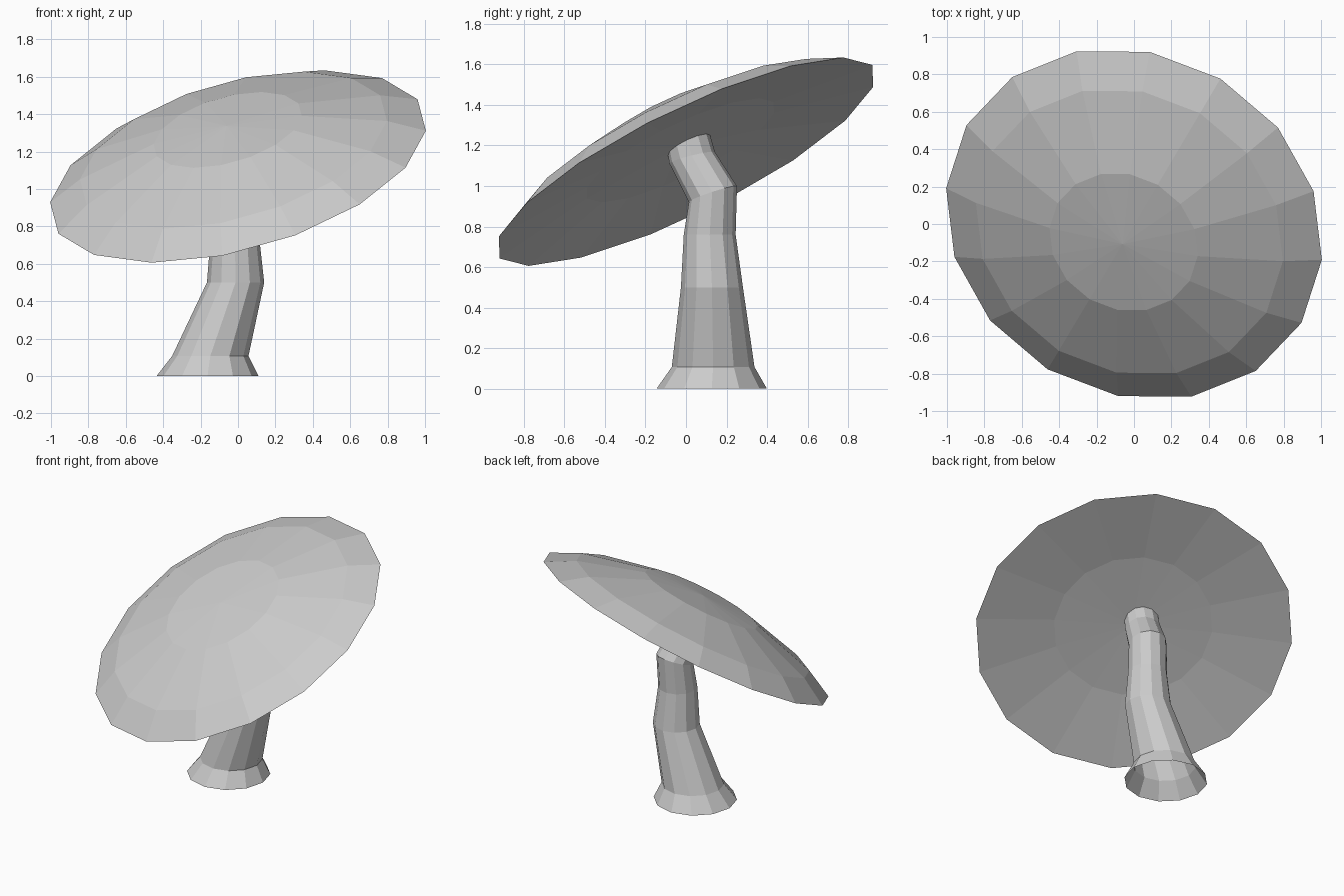
import bpy, bmesh, math
from mathutils import Vector

if "Cube" in bpy.data.objects:
    bpy.data.objects.remove(bpy.data.objects["Cube"])


def ring(bm, center, normal, radius, sides, start):
    """Circle of vertices around a centre, perpendicular to the normal."""
    n = Vector(normal).normalized()
    u = Vector(start)
    u = (u - n * u.dot(n)).normalized()
    v = n.cross(u)
    return [bm.verts.new(Vector(center) + radius * (math.cos(a) * u + math.sin(a) * v))
            for a in (2 * math.pi * i / sides for i in range(sides))]


def bridge(bm, a, b):
    k = len(a)
    for i in range(k):
        bm.faces.new((a[i], a[(i + 1) % k], b[(i + 1) % k], b[i]))


def fan(bm, a, tip):
    for i in range(len(a)):
        bm.faces.new((a[i], a[(i + 1) % len(a)], tip))


def finish(bm, name):
    bmesh.ops.recalc_face_normals(bm, faces=bm.faces)
    mesh = bpy.data.meshes.new(name)
    bm.to_mesh(mesh)
    bm.free()
    obj = bpy.data.objects.new(name, mesh)
    bpy.context.collection.objects.link(obj)
    return obj


# Tilted cap: domed top, shallow hollow underside, listed as (radius, height)
axis = Vector((-0.284, -0.493, 1)).normalized()
middle = Vector((0, 0, 1.12))
bm = bmesh.new()
profile = [(0.52, 0.065), (1.04, 0.0), (0.85, 0.10), (0.41, 0.225)]
rings = [ring(bm, middle + axis * h, axis, r, 16, (1, -0.19, 0.19)) for r, h in profile]
for a, b in zip(rings, rings[1:]):
    bridge(bm, a, b)
fan(bm, rings[0], bm.verts.new(middle + axis * 0.08))
fan(bm, rings[-1], bm.verts.new(middle + axis * 0.25))
finish(bm, "cap")

# Bent stem with flared, open foot: (centre, ring normal, radius)
path = [
    ((-0.163, 0.127, 0.0), (0, 0, 1), 0.272),
    ((-0.148, 0.134, 0.107), (0, 0, 1), 0.204),
    ((-0.013, 0.128, 0.50), (0, 0, 1), 0.153),
    ((-0.017, 0.117, 0.76), (0, 0, 1), 0.128),
    ((-0.005, 0.133, 0.96), (-0.1, -0.33, 1), 0.125),
    ((-0.05, 0.03, 1.14), (-0.1, -0.25, 1), 0.116),
    ((-0.055, 0.005, 1.25), (-0.284, -0.493, 1), 0.112),
]
bm = bmesh.new()
rings = [ring(bm, c, n, r, 12, (1, 0, 0)) for c, n, r in path]
for a, b in zip(rings, rings[1:]):
    bridge(bm, a, b)
finish(bm, "stem")
